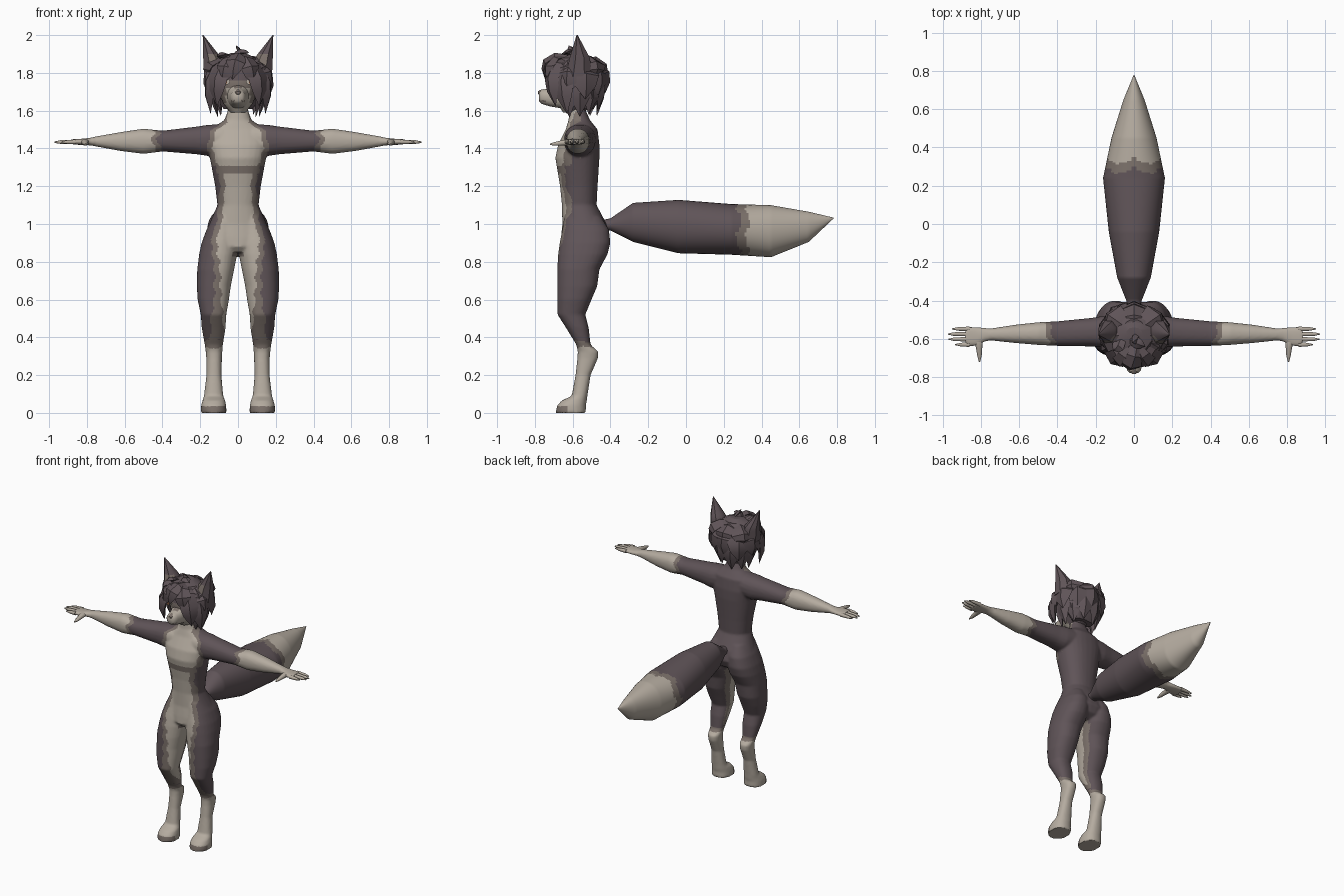
import bpy, bmesh, math, random
from mathutils import Vector

if "Cube" in bpy.data.objects:
    bpy.data.objects.remove(bpy.data.objects["Cube"])


def material(name, rgb):
    m = bpy.data.materials.new(name)
    m.use_nodes = True
    m.diffuse_color = (*rgb, 1)
    m.node_tree.nodes["Principled BSDF"].inputs["Base Color"].default_value = (*rgb, 1)
    return m


MATS = [material("dark fur", (.115, .088, .097)), material("taupe fur", (.2, .165, .145)),
        material("cream fur", (.46, .41, .35)), material("iris brown", (.3, .12, .05))]
DARK, TAUPE, CREAM, IRIS = range(4)


def lerp(table, t):
    """Interpolate rows (t, a, b, ...) sorted by t."""
    if t <= table[0][0]:
        return table[0][1:]
    for p, q in zip(table, table[1:]):
        if t <= q[0]:
            f = (t - p[0]) / (q[0] - p[0])
            return [u + (v - u) * f for u, v in zip(p[1:], q[1:])]
    return table[-1][1:]


def link(name, bm):
    me = bpy.data.meshes.new(name)
    bm.to_mesh(me)
    bm.free()
    ob = bpy.data.objects.new(name, me)
    bpy.context.scene.collection.objects.link(ob)
    return ob


def finish(name, bm, rule, mirror=False, angle=50):
    bmesh.ops.recalc_face_normals(bm, faces=bm.faces)
    bm.normal_update()
    for f in bm.faces:
        f.material_index = rule(f.calc_center_median(), f.normal) if callable(rule) else rule
    ob = link(name, bm)
    for m in MATS:
        ob.data.materials.append(m)
    if mirror:
        ob.modifiers.new("Mirror", "MIRROR").use_mirror_merge = False
    bpy.ops.object.select_all(action="DESELECT")
    ob.select_set(True)
    bpy.context.view_layer.objects.active = ob
    bpy.ops.object.shade_smooth_by_angle(angle=math.radians(angle))


def skin(bm, rings):
    """Bridge closed vertex rings and cap both ends."""
    rows = [[bm.verts.new(p) for p in r] for r in rings]
    n = len(rows[0])
    for a, b in zip(rows, rows[1:]):
        for i in range(n):
            j = (i + 1) % n
            bm.faces.new((a[i], a[j], b[j], b[i]))
    bm.faces.new(rows[0])
    bm.faces.new(rows[-1])


def sections(bm, axis, rows, sides=20, step=.02, square=.88):
    """Rounded sections along an axis; rows are (position, min, max, min, max)."""
    ts = set(r[0] for r in rows)
    for p, q in zip(rows, rows[1:]):
        n = max(1, round((q[0] - p[0]) / step))
        ts.update(p[0] + (q[0] - p[0]) * k / n for k in range(1, n))
    rings = []
    for t in sorted(ts):
        a0, a1, b0, b1 = lerp(rows, t)
        ring = []
        for i in range(sides):
            w = math.tau * (i + .5) / sides
            c, s = math.cos(w), math.sin(w)
            a = (a0 + a1) / 2 + (a1 - a0) / 2 * math.copysign(abs(c) ** square, c)
            b = (b0 + b1) / 2 + (b1 - b0) / 2 * math.copysign(abs(s) ** square, s)
            ring.append({"x": (t, a, b), "y": (a, t, b), "z": (a, b, t)}[axis])
        rings.append(ring)
    skin(bm, rings)


def loft(name, axis, rows, rule, mirror=False, angle=50, **shape):
    bm = bmesh.new()
    sections(bm, axis, rows, **shape)
    finish(name, bm, rule, mirror, angle)


def band(d, width):
    """Cream inside, a taupe edge of the given width, dark outside."""
    return CREAM if d < 0 else TAUPE if d < width else DARK


# Limbs: legs with raised heels, arms and palms, then their mirrored copies
bm = bmesh.new()
sections(bm, "z", [
    (0, .06, .197, -.69, -.53), (.04, .063, .195, -.682, -.53), (.065, .068, .188, -.658, -.525),
    (.09, .078, .18, -.605, -.522), (.2, .088, .167, -.585, -.505), (.29, .085, .168, -.575, -.466),
    (.325, .083, .171, -.573, -.464), (.36, .08, .176, -.58, -.505), (.45, .066, .192, -.635, -.515),
    (.52, .062, .197, -.68, -.533), (.6, .048, .214, -.682, -.5), (.67, .038, .218, -.682, -.47),
    (.76, .02, .216, -.682, -.458), (.84, .004, .206, -.677, -.415), (.9, .002, .193, -.669, -.4),
    (.97, .002, .167, -.655, -.408), (1.04, .01, .128, -.645, -.45)], sides=28)
sections(bm, "x", [
    (.08, -.645, -.475, 1.37, 1.53), (.16, -.645, -.48, 1.36, 1.525), (.22, -.64, -.49, 1.369, 1.516),
    (.4, -.637, -.508, 1.384, 1.494), (.5, -.632, -.513, 1.371, 1.505), (.62, -.622, -.526, 1.386, 1.487),
    (.75, -.608, -.546, 1.41, 1.464), (.78, -.614, -.543, 1.416, 1.457), (.82, -.637, -.538, 1.418, 1.452),
    (.88, -.642, -.535, 1.421, 1.449)])
copy = bmesh.ops.duplicate(bm, geom=bm.verts[:] + bm.edges[:] + bm.faces[:])["geom"]
bmesh.ops.scale(bm, vec=(-1, 1, 1), verts=[v for v in copy if isinstance(v, bmesh.types.BMVert)])

# Torso and neck, fused with the limbs into one skin
sections(bm, "z", [
    (.85, -.07, .07, -.64, -.47), (.88, -.14, .14, -.665, -.425), (.93, -.18, .18, -.662, -.403),
    (1, -.152, .152, -.655, -.42), (1.1, -.109, .109, -.657, -.473), (1.2, -.121, .121, -.667, -.468),
    (1.35, -.149, .149, -.692, -.458), (1.42, -.165, .165, -.677, -.458), (1.5, -.147, .147, -.637, -.468),
    (1.55, -.072, .072, -.622, -.508), (1.6, -.054, .054, -.617, -.53), (1.7, -.05, .05, -.62, -.52)],
    sides=28)
bmesh.ops.recalc_face_normals(bm, faces=bm.faces)
rough = link("rough_body", bm)
remesh = rough.modifiers.new("Fuse", "REMESH")
remesh.mode, remesh.voxel_size = "VOXEL", .008
soften = rough.modifiers.new("Soften", "SMOOTH")
soften.factor, soften.iterations = .5, 3
bm = bmesh.new()
bm.from_object(rough, bpy.context.evaluated_depsgraph_get())
bpy.data.objects.remove(rough)

# Fur pattern: pale bib, belly, inner thighs, socks and forearms
BIB = [(.8, .1), (.88, .115), (.95, .108), (1, .085), (1.1, .078), (1.2, .066), (1.27, .075),
       (1.33, .115), (1.4, .135), (1.49, .12), (1.54, .055), (1.7, .06)]
INNER = [(.38, .07, .08), (.5, .078, .065), (.6, .09, .035), (.75, .095, .03), (.9, .113, .028)]


def body_rule(c, n):
    x, side = abs(c.x), math.copysign(1, c.x) * n.x
    wave = .007 * math.sin(c.z * 75 + c.y * 40)
    if x > .25:
        return band(.45 - x + 2 * wave, .03)
    if c.z > .9:
        if n.y > .1:
            return DARK
        if 1.27 < c.z < 1.31:
            return TAUPE if x < .115 else DARK
        return band(x - lerp(BIB, c.z)[0] + wave * .5, .028)
    if c.z < .035 and c.y < -.63 and n.z > -.5:
        return TAUPE
    if c.z < .39:
        return band(c.z - .345 + wave, .035)
    if x < .03 and c.z > .83 and c.y > -.64:
        return TAUPE if n.y < .3 else DARK
    if n.y > .45 or (side > .3 and n.y > -.3):
        return DARK
    if n.y > .1:
        return TAUPE if c.z < .88 else DARK
    edge, width = lerp(INNER, c.z)
    return band(x - edge + wave, width)


finish("body", bm, body_rule)

# Fingers and thumbs
for k, (y, tip) in enumerate([(-.548, .95), (-.575, .972), (-.602, .968), (-.63, .935)]):
    loft("fingers_%d" % (k + 1), "x", [
        (.86, y - .013, y + .013, 1.422, 1.448), (tip - .03, y - .01, y + .01, 1.424, 1.444),
        (tip, y - .003, y + .003, 1.429, 1.437)], CREAM, sides=8, mirror=True)
loft("thumbs", "y", [(-.72, .803, .811, 1.418, 1.426), (-.69, .795, .819, 1.414, 1.436),
                     (-.63, .79, .83, 1.416, 1.45), (-.58, .785, .85, 1.42, 1.45)],
     CREAM, sides=8, mirror=True)


# Tail with a pale tip and ragged border
def tail_rule(c, n):
    w = math.atan2(c.z - .97, c.x)
    return band(.325 - c.y + .015 * math.sin(w * 5) + .006 * math.sin(w * 13), .048)


loft("tail", "y", [
    (-.52, -.015, .015, .975, 1.005), (-.4, -.04, .04, .965, 1.03), (-.28, -.088, .088, .905, 1.112),
    (-.04, -.132, .132, .845, 1.128), (.24, -.162, .162, .837, 1.106), (.45, -.118, .118, .824, 1.1),
    (.65, -.055, .055, .905, 1.065), (.78, -.001, .001, 1.028, 1.034)],
    tail_rule, sides=40, step=.01, square=.95)


# Head and muzzle
def face_rule(c, n):
    if c.y > -.6:
        return DARK
    return band(max(abs(c.x) - .065, c.z - 1.715), .035)


loft("head", "z", [
    (1.59, -.04, .04, -.65, -.54), (1.64, -.08, .08, -.685, -.48), (1.74, -.122, .122, -.7, -.44),
    (1.82, -.12, .12, -.69, -.45), (1.89, -.06, .06, -.63, -.5)], face_rule, sides=28)
loft("muzzle", "y", [
    (-.778, -.022, .022, 1.65, 1.7), (-.765, -.036, .036, 1.636, 1.71), (-.72, -.045, .045, 1.622, 1.72),
    (-.66, -.06, .06, 1.612, 1.755)],
    lambda c, n: TAUPE if 1.648 < c.z < 1.656 or c.z > 1.722 else CREAM, sides=24)
loft("nose", "y", [(-.784, -.01, .01, 1.688, 1.702), (-.776, -.016, .016, 1.684, 1.708),
                   (-.755, -.014, .014, 1.687, 1.714)], TAUPE, sides=10)

# Eyes as thin plates
loft("eyes", "y", [(-.703, .043, .086, 1.737, 1.77), (-.695, .043, .086, 1.737, 1.77)],
     CREAM, sides=12, mirror=True)
loft("irises", "y", [(-.706, .058, .076, 1.74, 1.767), (-.698, .058, .076, 1.74, 1.767)],
     IRIS, sides=10, mirror=True)

# Pointed ears with pale inner faces
loft("ears", "z", [
    (1.78, .05, .185, -.645, -.49), (1.88, .085, .188, -.62, -.505), (2, .183, .187, -.58, -.573)],
    lambda c, n: TAUPE if n.y < -.45 and c.z < 1.905 and .08 < c.x < .16 else DARK,
    sides=8, mirror=True, square=1, angle=35)

# Hair cap and chunky locks
HEAD = Vector((0, -.57, 1.75))
loft("hair_cap", "z", [
    (1.61, -.08, .08, -.57, -.49), (1.67, -.125, .125, -.6, -.45), (1.76, -.145, .145, -.65, -.435),
    (1.83, -.135, .135, -.69, -.45), (1.88, -.095, .095, -.67, -.49), (1.905, -.04, .04, -.6, -.54)],
    DARK, sides=10, step=.1, angle=25)


def lock(bm, a, b, c, width):
    """A pointed leaf along the curve a-b-c, flattened against the head."""
    a, b, c = Vector(a), Vector(b), Vector(c)
    rings = []
    for t, w in [(0, .3), (.3, .8), (.6, 1), (.8, .75), (1, .03)]:
        p = a * (1 - t) ** 2 + b * 2 * t * (1 - t) + c * t * t
        along = ((b - a) * (1 - t) + (c - b) * t).normalized()
        side = along.cross(p - HEAD).normalized()
        out = side.cross(along)
        r = w * width
        rings.append([p + side * r, p + out * r * .45, p - side * r, p - out * r * .45])
    skin(bm, rings)


random.seed(4)
bm = bmesh.new()
for count, first, reach, tip, bulge, width in [(8, 60, .115, 1.585, .07, .066),
                                               (7, 68, .16, 1.675, .025, .075),
                                               (5, 80, .155, 1.765, .01, .078)]:
    for i in range(count):
        w = math.radians(first + (360 - 2 * first) * i / (count - 1))
        d = Vector((math.sin(w), -math.cos(w) * .85, 0))
        r = reach + random.uniform(-.012, .012)
        top = HEAD + d * .03 + Vector((0, 0, .12))
        mid = HEAD + d * (r + bulge) + Vector((0, 0, .08 + (tip - 1.6) * .25))
        end = HEAD + d * r
        end.z = tip + random.uniform(-.022, .022)
        lock(bm, top, mid, end, width)
finish("hair_locks", bm, DARK, angle=35)

# Fringe sweeping off the face, forelock and loose tufts
bm = bmesh.new()
for s in (-1, 1):
    lock(bm, (s * .02, -.63, 1.885), (s * .13, -.75, 1.84), (s * .112, -.69, 1.625), .062)
    lock(bm, (s * .05, -.6, 1.885), (s * .18, -.68, 1.83), (s * .145, -.63, 1.585), .062)
    lock(bm, (s * .01, -.63, 1.885), (s * .07, -.76, 1.88), (s * .08, -.715, 1.735), .055)
lock(bm, (.02, -.61, 1.885), (-.01, -.77, 1.92), (-.03, -.745, 1.765), .052)
lock(bm, (-.03, -.59, 1.88), (0, -.62, 1.93), (.06, -.64, 1.905), .03)
lock(bm, (.04, -.57, 1.87), (.01, -.6, 1.91), (-.01, -.62, 1.945), .025)
lock(bm, (-.06, -.58, 1.86), (-.07, -.64, 1.91), (-.11, -.66, 1.89), .035)
finish("fringe", bm, DARK, angle=35)
